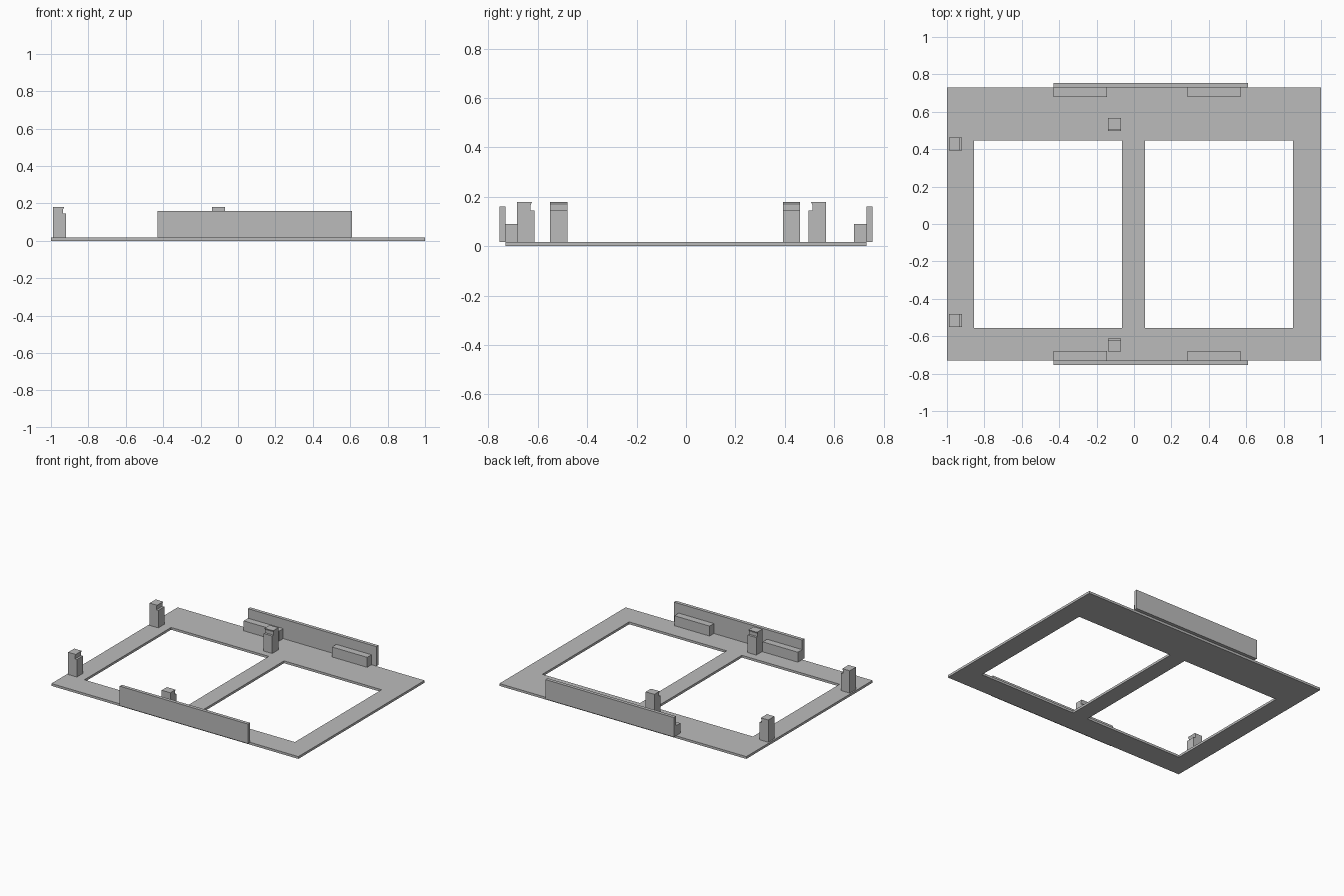
import bpy
import bmesh
from math import pi
from mathutils import Matrix, Vector

cube = bpy.data.objects.get("Cube")
if cube:
    bpy.data.objects.remove(cube, do_unlink=True)

# Single flat material
grey = bpy.data.materials.new("plain grey")
grey.use_nodes = True
colour = (0.5, 0.5, 0.5, 1)
grey.diffuse_color = colour
grey.node_tree.nodes["Principled BSDF"].inputs["Base Color"].default_value = colour

PLATE = 0.017   # plate thickness
HALF_Y = 0.73   # half depth of the plate


def finish(name, bm):
    bmesh.ops.recalc_face_normals(bm, faces=bm.faces)
    mesh = bpy.data.meshes.new(name)
    bm.to_mesh(mesh)
    bm.free()
    mesh.materials.append(grey)
    obj = bpy.data.objects.new(name, mesh)
    bpy.context.collection.objects.link(obj)
    return obj


def box(name, low, high):
    low, high = Vector(low), Vector(high)
    bm = bmesh.new()
    place = Matrix.Translation((low + high) / 2) @ Matrix.Diagonal((*(high - low), 1))
    bmesh.ops.create_cube(bm, size=1, matrix=place)
    return finish(name, bm)


def clip(name, x, y, turn):
    """Upright clip with its hook facing +x before turning, back at (x, y)."""
    profile = [(0, PLATE), (0.07, PLATE), (0.07, 0.145), (0.054, 0.145),
               (0.054, 0.166), (0.06, 0.18), (0, 0.18)]
    place = Matrix.Translation((x, y, 0)) @ Matrix.Rotation(turn, 4, "Z")
    bm = bmesh.new()
    sides = [[bm.verts.new(place @ Vector((px, w, pz))) for px, pz in profile]
             for w in (-0.035, 0.035)]
    for side in sides:
        bm.faces.new(side)
    for i in range(len(profile)):
        j = (i + 1) % len(profile)
        bm.faces.new((sides[0][i], sides[0][j], sides[1][j], sides[1][i]))
    return finish(name, bm)


# Base plate with two rectangular openings
xs = [-1, -0.855, -0.063, 0.06, 0.85, 1]
ys = [-HALF_Y, -0.556, 0.447, HALF_Y]
bm = bmesh.new()
grid = [[bm.verts.new((x, y, 0)) for y in ys] for x in xs]
for i in range(len(xs) - 1):
    for j in range(len(ys) - 1):
        if j == 1 and i in (1, 3):
            continue
        bm.faces.new((grid[i][j], grid[i + 1][j], grid[i + 1][j + 1], grid[i][j + 1]))
plate = finish("base_plate", bm)
if plate.data.polygons[0].normal.z < 0:
    plate.data.flip_normals()
solid = plate.modifiers.new("thickness", "SOLIDIFY")
solid.thickness = PLATE
solid.offset = 1

# Outer walls and the low blocks behind them
for side, s in (("front", -1), ("back", 1)):
    y0, y1 = sorted((s * HALF_Y, s * 0.755))
    box(side + "_wall", (-0.43, y0, PLATE), (0.61, y1, 0.16))
    y0, y1 = sorted((s * 0.68, s * HALF_Y))
    for end, x in (("right", -0.43), ("left", 0.285)):
        box(f"{side}_{end}_block", (x, y0, PLATE), (x + 0.285, y1, 0.09))

# Hooked clips facing inward
clip("right_front_clip", -0.99, -0.515, 0)
clip("right_back_clip", -0.99, 0.427, 0)
clip("front_clip", -0.105, -0.683, pi / 2)
clip("back_clip", -0.105, 0.566, -pi / 2)
